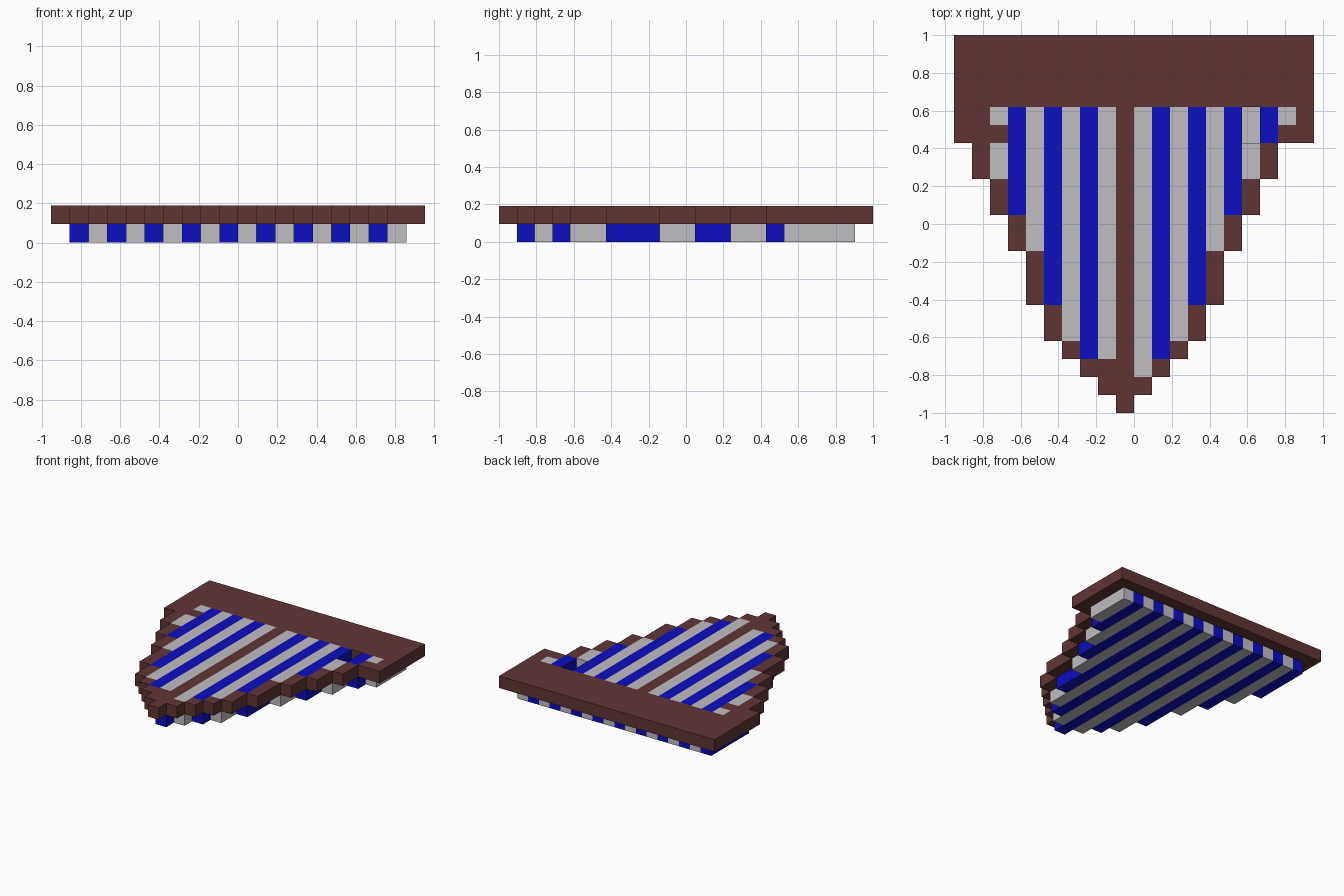
import bpy, bmesh
from mathutils import Vector

cube = bpy.data.objects.get("Cube")
if cube:
    bpy.data.objects.remove(cube, do_unlink=True)

U = 2 / 21                      # grid unit: 20 columns, 21 rows, 2 layers
COLS, ROWS = 20, 21


def material(name, rgb):
    m = bpy.data.materials.new(name)
    m.use_nodes = True
    m.diffuse_color = (*rgb, 1)
    bsdf = m.node_tree.nodes["Principled BSDF"]
    bsdf.inputs["Base Color"].default_value = (*rgb, 1)
    bsdf.inputs["Roughness"].default_value = 0.8
    return m


BROWN = material("dark_brown", (0.116, 0.036, 0.036))
WHITE = material("light_grey", (0.53, 0.51, 0.53))
BLUE = material("deep_blue", (0.004, 0.004, 0.53))


def point(c, r, layer):
    return Vector(((c - COLS / 2) * U, (r - ROWS / 2) * U, layer * U))


def finish(bm, name, mat):
    bmesh.ops.recalc_face_normals(bm, faces=bm.faces)
    mesh = bpy.data.meshes.new(name)
    bm.to_mesh(mesh)
    bm.free()
    mesh.materials.append(mat)
    obj = bpy.data.objects.new(name, mesh)
    bpy.context.collection.objects.link(obj)


def bars(name, mat, runs, layer):
    """One block per (column, first row, end row)."""
    bm = bmesh.new()
    for c, r0, r1 in runs:
        lo, hi = point(c, r0, layer), point(c + 1, r1, layer + 1)
        verts = bmesh.ops.create_cube(bm, size=1)["verts"]
        bmesh.ops.scale(bm, vec=hi - lo, verts=verts)
        bmesh.ops.translate(bm, vec=(lo + hi) / 2, verts=verts)
    finish(bm, name, mat)


# Stepped front edge of every column, for the frame and for the slats
frame_start = [15, 13, 11, 9, 6, 4, 3, 2, 1, 0, 1, 2, 3, 4, 6, 9, 11, 13, 15, 15]
slat_start = [15, 13, 11, 9, 6, 4, 3, 2, 1, 2, 3, 4, 6, 9, 11, 13, 15, 16]

# Lower layer: full-length slats in alternating colours
lower = [(c, r, 20) for c, r in enumerate(slat_start, 1)]

# Upper layer: slats showing through the frame
upper = [(c, r, 17) for c, r, _ in lower if c not in (1, 2, 8, 9, 16)]
upper += [(2, 13, 15), (2, 16, 17), (8, 3, 17), (16, 13, 15)]

for parity, colour, mat in ((0, "grey", WHITE), (1, "blue", BLUE)):
    for layer, label, runs in ((0, "lower", lower), (1, "upper", upper)):
        bars(f"{label}_{colour}_slats", mat,
             [s for s in runs if s[0] % 2 == parity], layer)

# Frame: stepped plate with slots for the slats and one open pocket
openings = {(c, r) for c, r0, r1 in upper + [(16, 15, 17)] for r in range(r0, r1)}
bm = bmesh.new()
for c, start in enumerate(frame_start):
    for r in range(start, ROWS):
        if (c, r) not in openings:
            bm.faces.new([bm.verts.new(point(c + i, r + j, 1))
                          for i, j in ((0, 0), (1, 0), (1, 1), (0, 1))])
bmesh.ops.remove_doubles(bm, verts=bm.verts, dist=U * 0.01)
top = bmesh.ops.extrude_face_region(bm, geom=bm.faces[:], use_keep_orig=True)["geom"]
bmesh.ops.translate(bm, vec=(0, 0, U),
                    verts=[v for v in top if isinstance(v, bmesh.types.BMVert)])
finish(bm, "frame", BROWN)
